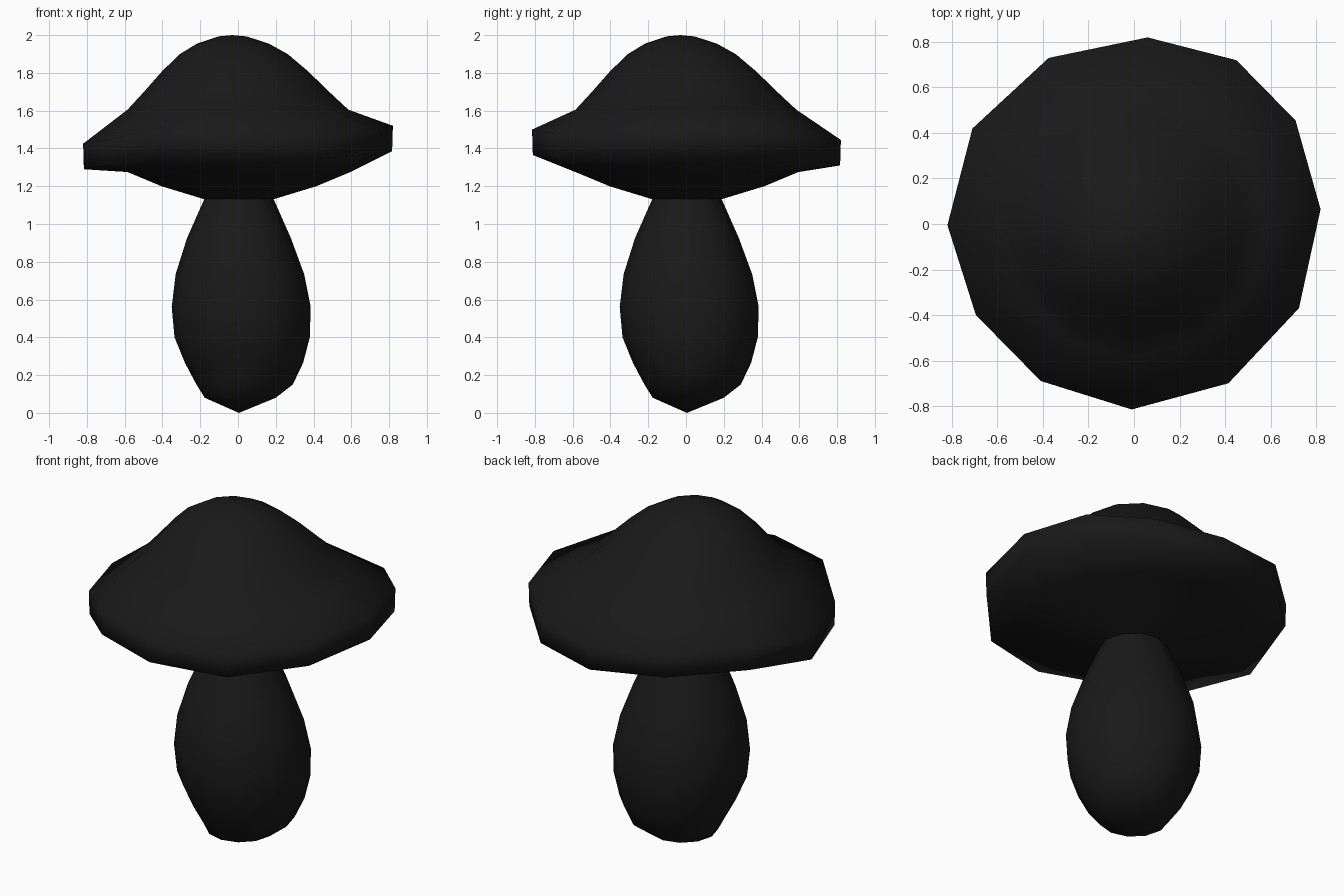
import bpy, bmesh
from math import cos, sin, pi

if "Cube" in bpy.data.objects:
    bpy.data.objects.remove(bpy.data.objects["Cube"])

N = 12

mat = bpy.data.materials.new("dark_matte")
mat.diffuse_color = (0.01, 0.01, 0.01, 1)
mat.use_nodes = True
mat.node_tree.nodes["Principled BSDF"].inputs["Base Color"].default_value = mat.diffuse_color


def ring(r, z, cx=0.0, cy=0.0):
    """Round loop of N points about a slightly shifted centre."""
    return [(cx + r * cos(2 * pi * i / N), cy + r * sin(2 * pi * i / N), z)
            for i in range(N)]


def loft(name, loops, start_tip=None, end_tip=None):
    """Skin a list of loops, closing the ends with optional tip points."""
    bm = bmesh.new()
    rows = [[bm.verts.new(p) for p in lp] for lp in loops]
    for a, b in zip(rows, rows[1:]):
        for i in range(N):
            j = (i + 1) % N
            bm.faces.new((a[i], a[j], b[j], b[i]))
    for tip, row in ((start_tip, rows[0]), (end_tip, rows[-1])):
        if tip:
            t = bm.verts.new(tip)
            for i in range(N):
                bm.faces.new((row[i], row[(i + 1) % N], t))
    bmesh.ops.recalc_face_normals(bm, faces=bm.faces[:])
    me = bpy.data.meshes.new(name)
    bm.to_mesh(me)
    bm.free()
    for p in me.polygons:
        p.use_smooth = True
    me.materials.append(mat)
    ob = bpy.data.objects.new(name, me)
    bpy.context.collection.objects.link(ob)
    return ob


# Stem: bulbous, leaning slightly to the +x +y side (radius, z, centre shift)
stem_profile = [(0.188, 0.08, 0.012), (0.255, 0.15, 0.035), (0.313, 0.265, 0.032),
                (0.358, 0.40, 0.022), (0.368, 0.56, 0.017), (0.34, 0.735, 0.01),
                (0.275, 0.925, 0.005), (0.18, 1.14, 0.005)]
loft("stem", [ring(r, z, s, s) for r, z, s in stem_profile],
     start_tip=(0.005, 0.005, 0))

# Cap rim: wavy edge, given as x, y and lower height
rim = [(0.82, 0.065, 1.385), (0.71, 0.455, 1.375), (0.45, 0.72, 1.325),
       (0.06, 0.82, 1.31), (-0.375, 0.73, 1.345), (-0.71, 0.42, 1.36),
       (-0.82, -0.005, 1.29), (-0.695, -0.40, 1.31), (-0.41, -0.69, 1.375),
       (-0.01, -0.815, 1.365), (0.415, -0.70, 1.345), (0.725, -0.37, 1.37)]
rim_low = [(x * 0.995, y * 0.995, z) for x, y, z in rim]
rim_top = [(x, y, z + 0.135) for x, y, z in rim]

# Cap: underside, rim, then dome drifting slightly to -x -y
under = [(0.18, 1.13), (0.41, 1.20), (0.59, 1.275)]
dome = [(0.585, 1.605), (0.495, 1.695), (0.385, 1.81),
        (0.285, 1.90), (0.19, 1.955), (0.075, 1.993)]
loops = [ring(r, z, 0.005, 0.005) for r, z in under]
loops += [rim_low, rim_top]
for r, z in dome:
    s = -0.03 * (z - 1.6) / 0.4
    loops.append(ring(r, z, s, s))
loft("cap", loops, end_tip=(-0.03, -0.03, 2.0))
